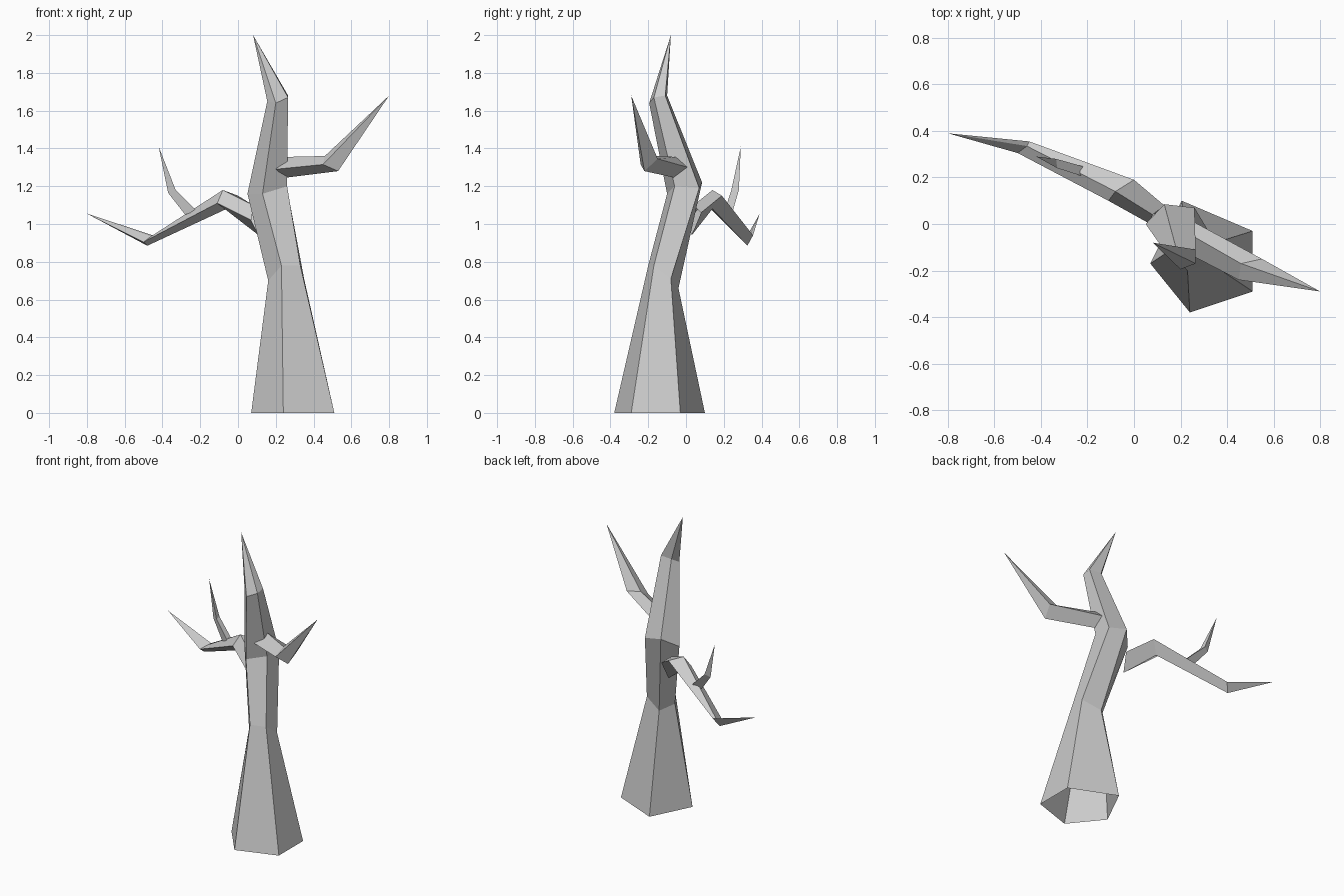
import bpy, bmesh


def limb(name, rings, tip):
    """Skin a chain of cross-sections and close it in a pointed tip."""
    bm = bmesh.new()
    loops = [[bm.verts.new(p) for p in ring] for ring in rings]
    end = bm.verts.new(tip)
    n = len(loops[0])
    for i in range(n):
        j = (i + 1) % n
        for lo, hi in zip(loops, loops[1:]):
            bm.faces.new((lo[i], lo[j], hi[j], hi[i]))
        bm.faces.new((loops[-1][i], loops[-1][j], end))
    bmesh.ops.recalc_face_normals(bm, faces=bm.faces)
    mesh = bpy.data.meshes.new(name)
    bm.to_mesh(mesh)
    bm.free()
    obj = bpy.data.objects.new(name, mesh)
    bpy.context.collection.objects.link(obj)
    return obj


# Five-sided trunk, flared and open at the base
limb("trunk", [
    [(.07, -.17, 0), (.24, -.38, 0), (.51, -.29, 0), (.51, -.03, 0), (.205, .10, 0)],
    [(.16, -.11, .70), (.23, -.20, .78), (.33, -.17, .78), (.35, -.08, .71), (.23, -.04, .66)],
    [(.05, 0, 1.16), (.13, -.10, 1.16), (.26, -.06, 1.20), (.26, .07, 1.19), (.13, .085, 1.22)],
    [(.155, -.15, 1.65), (.20, -.195, 1.64), (.265, -.17, 1.67), (.265, -.11, 1.68), (.18, -.10, 1.68)],
], (.08, -.08, 2))

# Right branch: short arm then an upswept point
limb("right_branch", [
    [(.20, -.11, 1.29), (.25, -.05, 1.355), (.255, .01, 1.30), (.25, -.06, 1.245)],
    [(.45, -.24, 1.315), (.46, -.17, 1.36), (.55, -.15, 1.345), (.53, -.22, 1.28)],
], (.80, -.29, 1.68))

# Left branch: arches over, dips, then points outward
limb("left_branch", [
    [(.07, .0, 1.02), (.08, .04, 1.10), (.13, .08, 1.06), (.11, .03, .94)],
    [(-.11, .10, 1.11), (-.08, .14, 1.18), (0, .19, 1.15), (-.06, .14, 1.08)],
    [(-.50, .305, .905), (-.46, .335, .935), (-.45, .355, .94), (-.48, .325, .885)],
], (-.80, .39, 1.055))

# Twig rising from the left branch
limb("left_twig", [
    [(-.22, .205, 1.07), (-.21, .245, 1.06), (-.28, .23, 1.05)],
    [(-.33, .24, 1.18), (-.335, .28, 1.18), (-.37, .265, 1.165)],
], (-.42, .29, 1.41))
